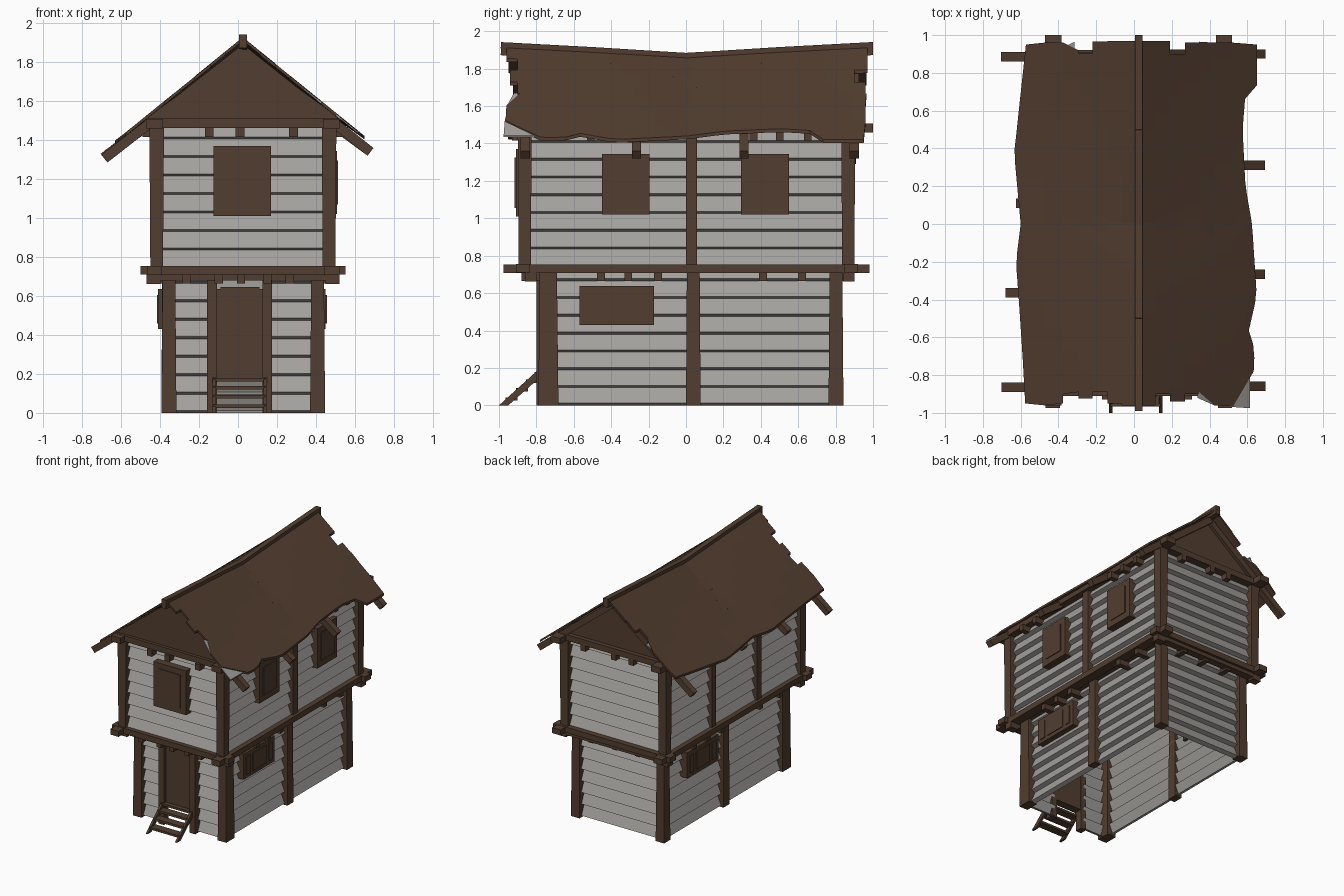
import bpy, bmesh
from mathutils import Vector

if "Cube" in bpy.data.objects:
    bpy.data.objects.remove(bpy.data.objects["Cube"])

def material(name, rgb):
    m = bpy.data.materials.new(name)
    m.diffuse_color = (*rgb, 1)
    m.use_nodes = True
    m.node_tree.nodes["Principled BSDF"].inputs["Base Color"].default_value = m.diffuse_color
    return m

WOOD = material("dark_brown_wood", (0.085, 0.047, 0.029))
GRAY = material("weathered_gray", (0.37, 0.355, 0.335))
CX = 0.025

def finish(name, bm, mat, fix=True):
    if fix:
        bmesh.ops.recalc_face_normals(bm, faces=bm.faces)
    me = bpy.data.meshes.new(name)
    bm.to_mesh(me)
    bm.free()
    me.materials.append(mat)
    ob = bpy.data.objects.new(name, me)
    bpy.context.collection.objects.link(ob)
    return ob

def hexa(bm, bottom, top):
    """Closed solid between two matching loops."""
    a = [bm.verts.new(p) for p in bottom]
    b = [bm.verts.new(p) for p in top]
    n = len(a)
    bm.faces.new(a[::-1])
    bm.faces.new(b)
    for i in range(n):
        bm.faces.new((a[i], a[(i + 1) % n], b[(i + 1) % n], b[i]))

def boxes(name, items, mat=WOOD, taper=1.0):
    """Boxes given as x0,x1,y0,y1,z0,z1; taper scales the top end."""
    bm = bmesh.new()
    for x0, x1, y0, y1, z0, z1 in items:
        cx, cy = (x0 + x1) / 2, (y0 + y1) / 2
        base = [(x0, y0), (x1, y0), (x1, y1), (x0, y1)]
        hexa(bm, [(x, y, z0) for x, y in base],
             [(cx + (x - cx) * taper, cy + (y - cy) * taper, z1) for x, y in base])
    return finish(name, bm, mat)

def beams(name, items, w, h, mat=WOOD):
    """Square beams between point pairs, h measured upright to the run."""
    bm = bmesh.new()
    for p, q in items:
        p, q = Vector(p), Vector(q)
        d = (q - p).normalized()
        s = d.cross(Vector((0, 0, 1))).normalized() * w / 2
        u = s.cross(d).normalized() * h / 2
        ring = (s + u, s - u, -s - u, -s + u)
        hexa(bm, [p + r for r in ring], [q + r for r in ring])
    return finish(name, bm, mat)

def clapboards(name, p, q, n, z0, z1, rows, depth=0.035):
    """Saw-tooth board wall from p to q; n points outward."""
    bm = bmesh.new()
    n = Vector((*n, 0)) * depth
    prof, step = [], (z1 - z0) / rows
    for i in range(rows):
        z = z0 + i * step
        prof += [(-1, z), (0, z + 0.012)]
    prof.append((-1, z1))
    pairs = [[bm.verts.new(Vector((*e, z)) + n * o) for e in (p, q)] for o, z in prof]
    for a, b in zip(pairs, pairs[1:]):
        bm.faces.new((a[0], a[1], b[1], b[0]))
    return finish(name, bm, GRAY, False)

# Board walls, open at the bottom
L, R, F, B = -0.37, 0.42, -0.765, 0.815
for nm, a, b in (("left", L, -0.13), ("right", 0.15, R)):
    clapboards("lower_front_wall_" + nm, (a, F), (b, F), (0, -1), 0, 0.76, 8)
clapboards("lower_right_wall", (R, F), (R, B), (1, 0), 0, 0.76, 8)
clapboards("lower_back_wall", (R, B), (L, B), (0, 1), 0, 0.76, 8)
clapboards("lower_left_wall", (L, B), (L, F), (-1, 0), 0, 0.76, 8)
boxes("wall_above_door", [(-0.13, 0.15, F + 0.01, F + 0.025, 0.62, 0.72)], GRAY)
l, r, f, b = -0.43, 0.48, -0.875, 0.875
clapboards("upper_front_wall", (l, f), (r, f), (0, -1), 0.74, 1.5, 8)
clapboards("upper_right_wall", (r, f), (r, b), (1, 0), 0.74, 1.5, 8)
clapboards("upper_back_wall", (r, b), (l, b), (0, 1), 0.74, 1.5, 8)
clapboards("upper_left_wall", (l, b), (l, f), (-1, 0), 0.74, 1.5, 8)

# Posts
boxes("lower_corner_posts", [(x, x + 0.077, y, y + w, 0, 0.715)
      for x in (-0.393, 0.37) for y, w in ((-0.79, 0.108), (0.762, 0.08))], taper=0.85)
boxes("lower_side_posts", [(x, x + 0.06, 0, 0.078, 0, 0.715) for x in (-0.393, 0.385)], taper=0.88)
boxes("upper_corner_posts", [(x, x + 0.065, y, y + 0.065, 0.74, 1.47)
      for x in (-0.45, 0.435) for y in (-0.895, 0.835)], taper=1.15)
boxes("upper_side_posts", [(0.45, 0.497, 0, 0.06, 0.74, 1.47),
      (-0.447, -0.40, 0.25, 0.305, 0.74, 1.47), (-0.447, -0.40, -0.33, -0.275, 0.74, 1.47)])

# Storey beams, floor and ceiling
boxes("floor_beams", [(-0.5, 0.552, y, y + 0.075, 0.71, 0.755) for y in (-0.91, 0.845)]
      + [(x, x + 0.075, -0.975, 0.98, 0.708, 0.753) for x in (-0.468, 0.445)])
boxes("floor_slab", [(l, r, f, b, 0.715, 0.735)])
boxes("wall_plates", [(-0.47, 0.522, y, y + 0.075, 1.462, 1.51) for y in (-0.91, 0.845)]
      + [(x, x + 0.085, -0.96, 1.0, 1.46, 1.508) for x in (-0.47, 0.435)])
boxes("ceiling_slab", [(l, r, f, b, 1.475, 1.49)])

# Joist ends under each storey
boxes("floor_joist_ends",
      [(x, x + 0.042, -0.88, -0.72, 0.664, 0.712) for x in (-0.285, -0.12, -0.005, 0.13, 0.245)]
      + [(x, x + 0.042, 0.77, 0.88, 0.664, 0.712) for x in (-0.2, 0.01, 0.22)]
      + [(R - 0.05, 0.5, y, y + 0.042, 0.664, 0.712) for y in (-0.475, -0.33, -0.17, 0.39, 0.6)]
      + [(-0.45, L + 0.05, y, y + 0.042, 0.664, 0.712) for y in (-0.6, -0.35, 0.15, 0.33, 0.5)]
      + [(x, x + 0.072, y, y + 0.06, 0.662, 0.712) for x in (-0.47, 0.45) for y in (-0.86, 0.84)]
      + [(-0.47, 0.52, y, y + 0.06, 0.68, 0.712) for y in (-0.86, 0.84)])
boxes("ceiling_joist_ends",
      [(x, x + 0.045, y, y + 0.06, 1.415, 1.465) for x in (-0.17, -0.012, 0.262) for y in (-0.93, 0.86)]
      + [(0.46, 0.54, y, y + 0.042, 1.415, 1.465) for y in (-0.68, -0.53, 0.34, 0.48, 0.63)]
      + [(-0.49, -0.41, y, y + 0.042, 1.415, 1.465) for y in (-0.6, -0.2, 0.15, 0.5, 0.68)])

# Gables
bm = bmesh.new()
for y in (-0.885, 0.865):
    tri = [(-0.49, 1.5), (0.54, 1.5), (CX, 1.87)]
    hexa(bm, [(x, y, z) for x, z in tri], [(x, y + 0.02, z) for x, z in tri])
finish("gables", bm, WOOD)

# Rafters
beams("right_rafters", [((0.68, y, 1.34), (CX, y, t)) for y, t in
      ((-0.86, 1.86), (-0.265, 1.82), (0.31, 1.82), (0.90, 1.86))], 0.05, 0.05)
beams("left_rafters", [((x, y, z), (CX, y, t)) for x, y, z, t in
      ((-0.685, -0.865, 1.305, 1.86), (-0.665, -0.365, 1.33, 1.82),
       (-0.61, 0.11, 1.37, 1.82), (-0.69, 0.885, 1.31, 1.86))], 0.05, 0.05)

# Sagging roof made of strips with ragged ends
def ridge(y):
    return 1.872 + 0.058 * min(1, abs(y)) ** 0.9

def roof_z(x, y):
    t = abs(x - CX) / 0.62
    return ridge(y) * (1 - t) + 1.425 * t

def lookup(table, y):
    for (y0, v0), (y1, v1) in zip(table, table[1:]):
        if y <= y1:
            return v0 + (v1 - v0) * max(0, y - y0) / (y1 - y0)
    return table[-1][1]

def strip(bm, x0, x1, front, back, side, eave=None, drop=0, thick=0.018, n=24):
    rows = []
    for j in range(n + 1):
        row = []
        for x, k in ((x0, 0), (x1, 1)):
            y = front[k] + (back[k] - front[k]) * j / n
            if eave and k:
                x = lookup(eave, y)
            X = CX + side * x
            z = roof_z(X, y) - drop
            row.append((bm.verts.new((X, y, z)), bm.verts.new((X, y, z - thick))))
        rows.append((row[0][0], row[1][0], row[1][1], row[0][1]))
    for a, b2 in zip(rows, rows[1:]):
        for i in range(4):
            k = (i + 1) % 4
            bm.faces.new((a[i], a[k], b2[k], b2[i]))
    bm.faces.new(rows[0])
    bm.faces.new(rows[-1][::-1])

CUTS = (0, 0.09, 0.165, 0.245, 0.32, 0.40, 0.50, 0.6)
RIGHT_FRONT = ((-0.96, -0.96), (-0.90, -0.90), (-0.94, -0.94), (-0.90, -0.90), (-0.89, -0.96), (-0.96, -0.965), (-0.965, -0.78))
RIGHT_BACK = ((0.97, 0.97), (0.97, 0.97), (0.90, 0.90), (0.96, 0.96), (0.965, 0.96), (0.96, 0.96), (0.96, 0.95))
LEFT_FRONT = ((-0.96, -0.96), (-0.95, -0.95), (-0.89, -0.89), (-0.925, -0.925), (-0.89, -0.90), (-0.95, -0.96), (-0.96, -0.95))
LEFT_BACK = ((0.97, 0.97), (0.97, 0.97), (0.965, 0.965), (0.905, 0.905), (0.92, 0.96), (0.96, 0.96), (0.96, 0.95))
RIGHT_EAVE = ((-0.97, 0.60), (-0.64, 0.615), (-0.62, 0.57), (-0.38, 0.625), (0, 0.60), (0.2, 0.565),
              (0.5, 0.55), (0.69, 0.565), (0.71, 0.625), (0.97, 0.625))
LEFT_EAVE = ((-0.97, 0.60), (-0.7, 0.615), (-0.4, 0.635), (-0.2, 0.65), (0, 0.625), (0.38, 0.66),
             (0.41, 0.655), (0.6, 0.635), (0.97, 0.595))
for nm, side, fr, bk, ev in (("right", 1, RIGHT_FRONT, RIGHT_BACK, RIGHT_EAVE),
                             ("left", -1, LEFT_FRONT, LEFT_BACK, LEFT_EAVE)):
    bm = bmesh.new()
    for i in range(7):
        strip(bm, CUTS[i], CUTS[i + 1], fr[i], bk[i], side, ev if i == 6 else None)
    finish("roof_" + nm, bm, WOOD)

# Gray lining showing at torn roof corners
bm = bmesh.new()
strip(bm, 0.48, 0.59, (-0.968, -0.975), (-0.7, -0.62), 1, drop=0.006, thick=0.008, n=4)
strip(bm, 0.31, 0.40, (-0.92, -0.96), (-0.85, -0.85), 1, drop=0.006, thick=0.008, n=2)
strip(bm, 0.34, 0.41, (0.85, 0.85), (0.965, 0.93), -1, drop=0.006, thick=0.008, n=2)
finish("roof_lining_patches", bm, GRAY)

# Ridge pole following the sag
beams("ridge_pole", [((CX, y0, ridge(y0) - dz), (CX, y1, ridge(y1) - dz))
      for dz in (0.005, 0.04) for y0, y1 in ((-0.99, -0.5), (-0.5, 0), (0, 0.5), (0.5, 1.0))], 0.042, 0.035)

# Shutters: slab with raised panels, on the x or y faces
def shutter(name, axis, p0, p1, a0, a1, z0, z1, panels):
    lift = 0.006 if p1 > p0 else -0.006
    raw = [(p0, p1, a0, a1, z0, z1)] + [(p0, p1 + lift, *q) for q in panels]
    out = []
    for u0, u1, s0, s1, h0, h1 in raw:
        u0, u1 = sorted((u0, u1))
        out.append((u0, u1, s0, s1, h0, h1) if axis == "x" else (s0, s1, u0, u1, h0, h1))
    boxes(name, out)

shutter("front_window", "y", -0.84, -0.91, -0.125, 0.17, 1.01, 1.37, [(-0.072, 0.12, 1.055, 1.325)])
for i, a in enumerate((-0.45, 0.295)):
    shutter(f"upper_right_window_{i + 1}", "x", 0.44, 0.508, a, a + 0.256, 1.02, 1.343,
            [(a + 0.048, a + 0.21, 1.07, 1.295)])
for nm, p0, p1, a in (("right", 0.38, 0.45, -0.57), ("left", -0.33, -0.41, 0.17)):
    shutter(f"lower_{nm}_window", "x", p0, p1, a, a + 0.4, 0.43, 0.637,
            [(a + s, a + e, 0.46, 0.605) for s, e in ((0.03, 0.08), (0.115, 0.285), (0.32, 0.365))])

# Door, frame and steps
boxes("door", [(-0.12, 0.14, -0.775, -0.745, 0.17, 0.635), (-0.09, 0.11, -0.775, -0.745, 0.635, 0.647)])
boxes("door_frame", [(x, x + 0.05, -0.80, -0.74, 0, 0.715) for x in (-0.158, 0.125)])
bm = bmesh.new()
for x in (-0.132, 0.132):
    prof = [(-1.0, 0), (-0.95, 0), (-0.785, 0.145), (-0.785, 0.195)]
    hexa(bm, [(x, y, z) for y, z in prof], [(x + 0.018, y, z) for y, z in prof])
finish("stair_stringers", bm, WOOD)
boxes("stair_treads", [(-0.125, 0.14, y, y + 0.065, z, z + 0.018)
      for y, z in ((-0.965, 0.025), (-0.91, 0.075), (-0.855, 0.12), (-0.81, 0.16))])
